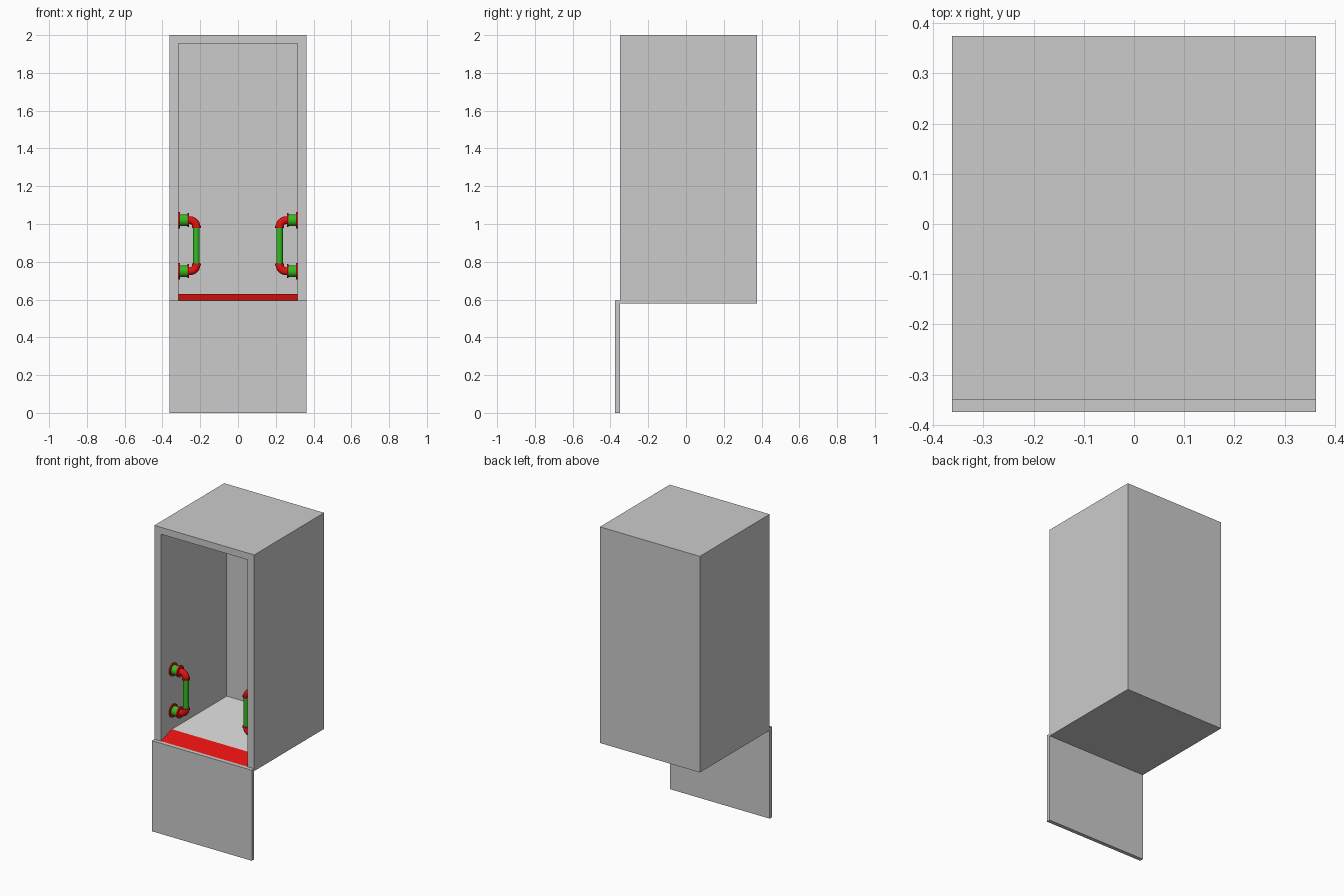
import bpy, bmesh, math
from mathutils import Vector

if "Cube" in bpy.data.objects:
    bpy.data.objects.remove(bpy.data.objects["Cube"])


def material(name, rgb):
    m = bpy.data.materials.new(name)
    m.diffuse_color = (*rgb, 1)
    m.use_nodes = True
    m.node_tree.nodes["Principled BSDF"].inputs["Base Color"].default_value = m.diffuse_color
    return m


GREY = material("body grey", (0.6, 0.6, 0.6))
LIGHT = material("floor light grey", (0.78, 0.78, 0.78))
RED = material("red", (0.8, 0.006, 0.006))
GREEN = material("green", (0.03, 0.5, 0.015))


def finish(name, bm, mats, smooth=False):
    bmesh.ops.recalc_face_normals(bm, faces=bm.faces)
    me = bpy.data.meshes.new(name)
    bm.to_mesh(me)
    bm.free()
    ob = bpy.data.objects.new(name, me)
    bpy.context.collection.objects.link(ob)
    for m in mats:
        me.materials.append(m)
    if smooth:
        bpy.ops.object.select_all(action='DESELECT')
        ob.select_set(True)
        bpy.context.view_layer.objects.active = ob
        bpy.ops.object.shade_smooth_by_angle(angle=math.radians(35))
    return ob


# Cabin shell: outer box joined to an inner recess at the front
bm = bmesh.new()


def ring(hx, z0, z1, y):
    return [bm.verts.new(p) for p in
            ((-hx, y, z0), (hx, y, z0), (hx, y, z1), (-hx, y, z1))]


rings = [ring(0.363, 0.58, 2.0, 0.375), ring(0.363, 0.58, 2.0, -0.35),
         ring(0.315, 0.595, 1.955, -0.35), ring(0.315, 0.595, 1.955, 0.333)]
for a, b in zip(rings, rings[1:]):
    for i in range(4):
        j = (i + 1) % 4
        bm.faces.new((a[i], a[j], b[j], b[i]))
bm.faces.new(rings[0])
bm.faces.new(rings[-1])
finish("cabin_shell", bm, [GREY])

# Front skirt panel hanging below the doorway
bm = bmesh.new()
bmesh.ops.create_cube(bm, size=1)
bmesh.ops.scale(bm, vec=(0.726, 0.025, 0.595), verts=bm.verts)
bmesh.ops.translate(bm, vec=(0, -0.3625, 0.2975), verts=bm.verts)
finish("front_skirt", bm, [GREY])

# Raised floor with a red sloped sill, extruded from a side profile
bm = bmesh.new()
prof = [(-0.35, 0.5955), (-0.236, 0.63), (0.333, 0.63), (0.333, 0.5955)]
f = bm.faces.new([bm.verts.new((-0.315, y, z)) for y, z in prof])
ext = bmesh.ops.extrude_face_region(bm, geom=[f])
bmesh.ops.translate(bm, vec=(0.63, 0, 0),
                    verts=[v for v in ext["geom"] if isinstance(v, bmesh.types.BMVert)])
bmesh.ops.recalc_face_normals(bm, faces=bm.faces)
for f in bm.faces:
    f.material_index = 1 if f.normal.y < -0.1 and f.normal.z > 0.5 else 0
finish("floor_and_sill", bm, [LIGHT, RED])

# Handles: tubes swept in the xz plane, mirrored to both walls
HY, ZC, SIDES = -0.225, 0.885, 20


def tube(name, path, radii, mat):
    """path: (x, z, angle of travel) for each ring."""
    bm = bmesh.new()
    loops = []
    for (x, z, a), r in zip(path, radii):
        n = Vector((-math.sin(a), 0, math.cos(a)))
        loops.append([bm.verts.new(Vector((x, HY, z)) + n * r * math.cos(t)
                                   + Vector((0, r * math.sin(t), 0)))
                      for t in (2 * math.pi * k / SIDES for k in range(SIDES))])
    for a, b in zip(loops, loops[1:]):
        for i in range(SIDES):
            j = (i + 1) % SIDES
            bm.faces.new((a[i], a[j], b[j], b[i]))
    bm.faces.new(loops[0])
    bm.faces.new(loops[-1])
    return finish(name, bm, [mat], True)


def straight(name, x0, x1, z, r, mat, s):
    tube(name, [(s * x0, z, 0), (s * x1, z, 0)], [r, r], mat)


for side, s in (("left", -1), ("right", 1)):
    for level, v in (("upper", 1), ("lower", -1)):
        z = ZC + v * 0.135
        tag = f"{side}_{level}"
        straight(tag + "_wall_flange", 0.315, 0.308, z, 0.043, RED, s)
        straight(tag + "_sleeve", 0.308, 0.268, z, 0.031, GREEN, s)
        straight(tag + "_ring", 0.268, 0.259, z, 0.037, RED, s)
        # Quarter bend from the ring to the upright pipe
        bend = []
        for k in range(9):
            t = math.pi / 2 * k / 8
            bend.append((s * (0.255 - 0.035 * math.sin(t)),
                         z - v * 0.035 * (1 - math.cos(t)),
                         math.atan2(-v * math.sin(t), -s * math.cos(t))))
        tube(tag + "_elbow", [(s * 0.262, z, bend[0][2])] + bend, [0.021] * 10, RED)
        zc = z - v * 0.035
        up = math.pi / 2
        tube(tag + "_collar", [(s * 0.22, zc + v * 0.004, up), (s * 0.22, zc - v * 0.006, up)],
             [0.024, 0.024], RED)
    tube(side + "_grab_pipe", [(s * 0.22, ZC - 0.105, math.pi / 2),
                               (s * 0.22, ZC + 0.105, math.pi / 2)],
         [0.017, 0.017], GREEN)
